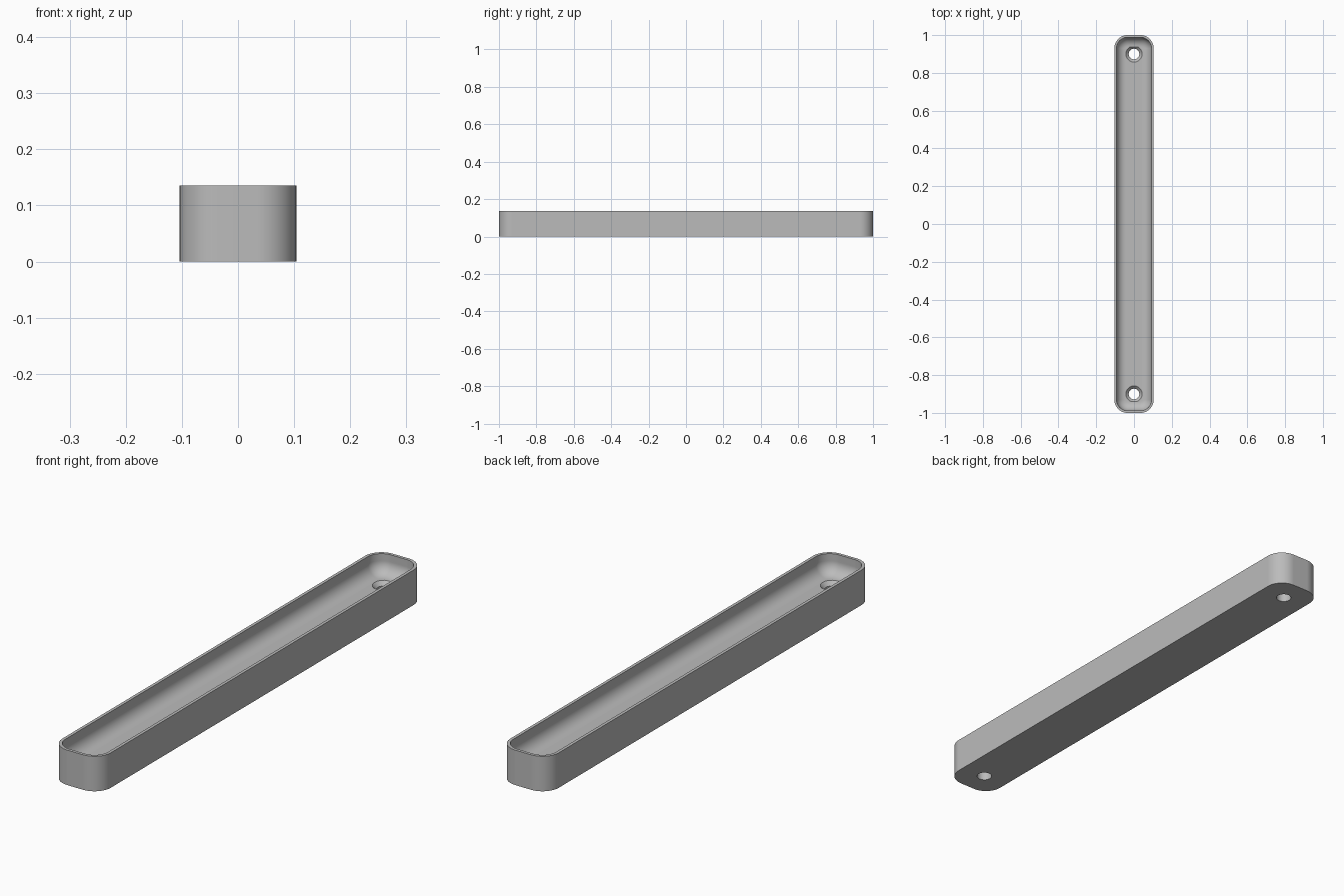
import bpy, bmesh, math

cube = bpy.data.objects.get("Cube")
if cube:
    bpy.data.objects.remove(cube, do_unlink=True)

WIDTH, LENGTH, HEIGHT = 0.208, 2.0, 0.136
CORNER, WALL, FLOOR, FILLET = 0.07, 0.012, 0.06, 0.048
HOLE_Y, HOLE_R, SINK_R, SINK_DEPTH = 0.9, 0.028, 0.043, 0.015
CORNER_STEPS, FILLET_STEPS, HOLE_STEPS = 12, 10, 40

grey = bpy.data.materials.new("plain grey")
grey.use_nodes = True
grey.diffuse_color = (0.5, 0.5, 0.5, 1)
grey.node_tree.nodes["Principled BSDF"].inputs["Base Color"].default_value = (0.5, 0.5, 0.5, 1)

bm = bmesh.new()


def rounded_ring(inset, z):
    """Rounded rectangle of vertices, drawn in from the outer wall."""
    r = CORNER - inset
    cx, cy = WIDTH / 2 - CORNER, LENGTH / 2 - CORNER
    ring = []
    for q, (sx, sy) in enumerate([(1, 1), (-1, 1), (-1, -1), (1, -1)]):
        for i in range(CORNER_STEPS + 1):
            a = (q + i / CORNER_STEPS) * math.pi / 2
            ring.append(bm.verts.new((sx * cx + r * math.cos(a), sy * cy + r * math.sin(a), z)))
    return ring


def circle_ring(y, r, z):
    angles = [2 * math.pi * i / HOLE_STEPS for i in range(HOLE_STEPS)]
    return [bm.verts.new((r * math.cos(a), y + r * math.sin(a), z)) for a in angles]


def bridge(rings):
    for low, high in zip(rings, rings[1:]):
        for i in range(len(low)):
            j = (i + 1) % len(low)
            bm.faces.new((low[i], low[j], high[j], high[i]))


def fill(rings):
    """Flat face between an outer ring and the hole rings."""
    edges = [bm.edges.get((r[i - 1], r[i])) for r in rings for i in range(len(r))]
    bmesh.ops.triangle_fill(bm, edges=edges, use_beauty=True, use_dissolve=False)


# Outer wall, rim, inner wall and the rounded foot of the inner wall
shell = [rounded_ring(0, 0), rounded_ring(0, HEIGHT), rounded_ring(WALL, HEIGHT)]
for i in range(FILLET_STEPS + 1):
    a = i / FILLET_STEPS * math.pi / 2
    shell.append(rounded_ring(WALL + FILLET * (1 - math.cos(a)),
                              FLOOR + FILLET * (1 - math.sin(a))))
bridge(shell)

# Countersunk screw holes at both ends
holes = []
for y in (-HOLE_Y, HOLE_Y):
    rings = [circle_ring(y, SINK_R, FLOOR),
             circle_ring(y, HOLE_R, FLOOR - SINK_DEPTH),
             circle_ring(y, HOLE_R, 0)]
    bridge(rings)
    holes.append(rings)

# Tray floor and underside
fill([shell[-1]] + [h[0] for h in holes])
fill([shell[0]] + [h[-1] for h in holes])
bmesh.ops.recalc_face_normals(bm, faces=bm.faces)

mesh = bpy.data.meshes.new("tray")
bm.to_mesh(mesh)
bm.free()
mesh.materials.append(grey)
tray = bpy.data.objects.new("tray", mesh)
bpy.context.collection.objects.link(tray)

# Smooth curves with crisp rim and hole edges
bpy.ops.object.select_all(action="DESELECT")
tray.select_set(True)
bpy.context.view_layer.objects.active = tray
bpy.ops.object.shade_smooth_by_angle(angle=math.radians(30))
normals = tray.modifiers.new("even shading", "WEIGHTED_NORMAL")
normals.keep_sharp = True
